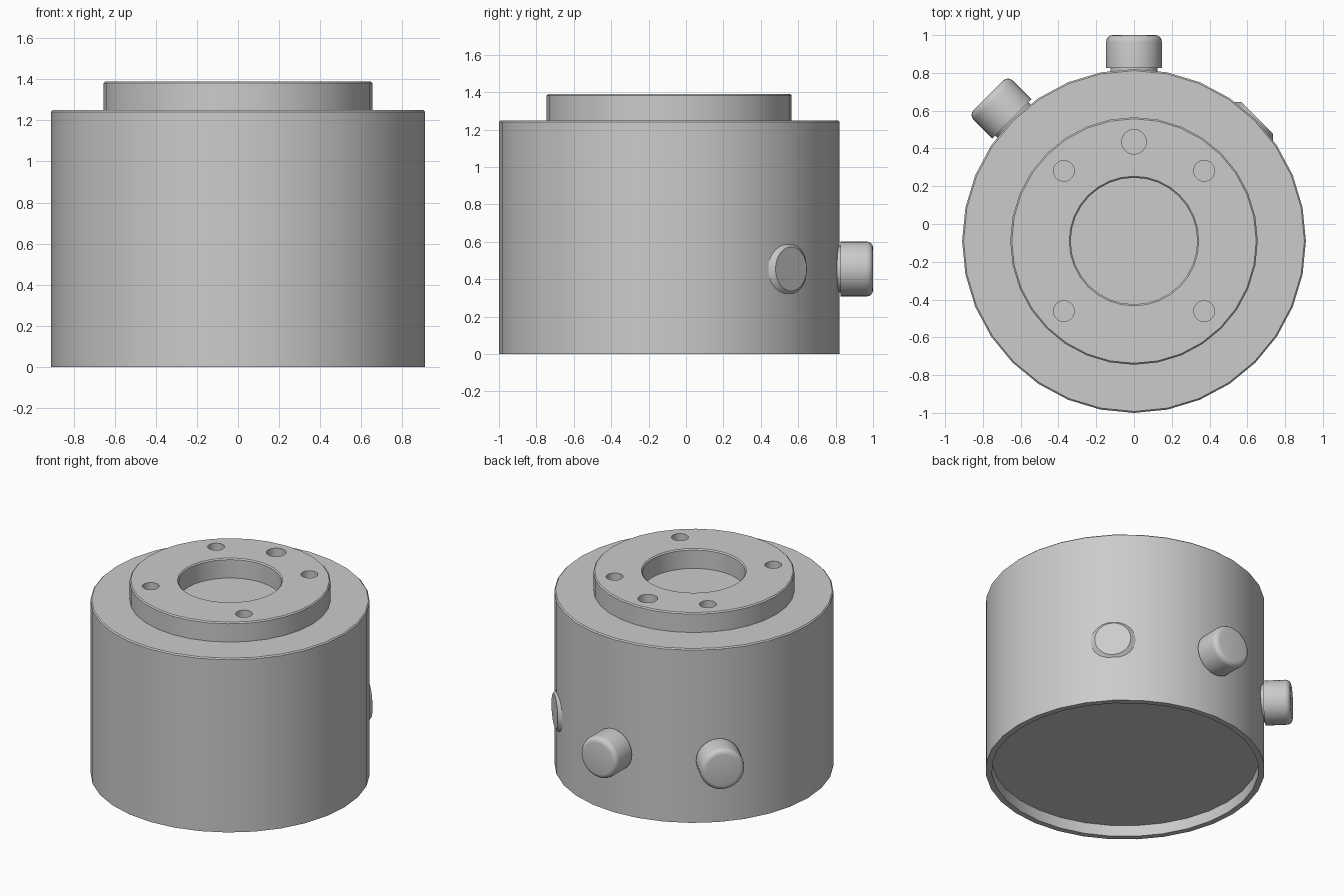
import bpy, bmesh, math
from mathutils import Matrix, Vector

old = bpy.data.objects.get("Cube")
if old:
    bpy.data.objects.remove(old)

AXIS_Y = -0.09      # centre line of the housing
KNOB_Z = 0.455      # height of the knobs
CENTRE = Matrix.Translation((0, AXIS_Y, 0))

grey = bpy.data.materials.new("plain_grey")
grey.use_nodes = True
grey.diffuse_color = (0.6, 0.6, 0.6, 1)
grey.node_tree.nodes["Principled BSDF"].inputs["Base Color"].default_value = (0.6, 0.6, 0.6, 1)


def lathe(bm, profile, segments, closed=False, matrix=Matrix()):
    """Revolve (radius, height) points about z; cap both ends unless closed."""
    rings = []
    for r, z in profile:
        ring = []
        for i in range(segments):
            a = 2 * math.pi * i / segments
            ring.append(bm.verts.new(matrix @ Vector((r * math.cos(a), r * math.sin(a), z))))
        rings.append(ring)
    pairs = list(zip(rings, rings[1:]))
    if closed:
        pairs.append((rings[-1], rings[0]))
    else:
        bm.faces.new(rings[0])
        bm.faces.new(rings[-1])
    for a, b in pairs:
        for i in range(segments):
            j = (i + 1) % segments
            bm.faces.new((a[i], a[j], b[j], b[i]))


def finish(bm, name):
    bmesh.ops.recalc_face_normals(bm, faces=bm.faces)
    mesh = bpy.data.meshes.new(name)
    bm.to_mesh(mesh)
    bm.free()
    mesh.materials.append(grey)
    obj = bpy.data.objects.new(name, mesh)
    bpy.context.collection.objects.link(obj)
    return obj


def activate(obj):
    bpy.ops.object.select_all(action="DESELECT")
    obj.select_set(True)
    bpy.context.view_layer.objects.active = obj


def smooth(obj):
    activate(obj)
    bpy.ops.object.shade_smooth_by_angle(angle=math.radians(32))


def turned_part(name, profile, segments=32, closed=False, matrix=CENTRE):
    bm = bmesh.new()
    lathe(bm, profile, segments, closed, matrix)
    return finish(bm, name)


# Housing with a shallow recess underneath and a fine top chamfer
housing = turned_part("housing", [(0.87, 0.08), (0.87, 0), (0.91, 0),
                                  (0.91, 1.242), (0.902, 1.25)])
smooth(housing)

# Raised mounting ring
ring = turned_part("mounting_ring", [(0.335, 1.25), (0.655, 1.25), (0.655, 1.382),
                                     (0.647, 1.39), (0.343, 1.39), (0.335, 1.382)],
                   closed=True)

# Screw holes on a pitch circle, with a wider one at the back
bm = bmesh.new()
for angle in (45, 90, 135, 225, 315):
    radius = 0.065 if angle == 90 else 0.055
    a = math.radians(angle)
    place = Matrix.Translation((0.525 * math.cos(a), AXIS_Y + 0.525 * math.sin(a), 0))
    lathe(bm, [(radius, 1.2), (radius, 1.45)], 24, matrix=place)
cutter = finish(bm, "screw_hole_cutter")
cutter.hide_render = True
cut = ring.modifiers.new("screw_holes", "BOOLEAN")
cut.operation = "DIFFERENCE"
cut.solver = "EXACT"
cut.object = cutter
activate(ring)
bpy.ops.object.modifier_apply(modifier=cut.name)
bpy.data.objects.remove(cutter)
smooth(ring)


def outward(angle):
    """Frame whose z axis points out of the housing at the given angle."""
    return (Matrix.Translation((0, AXIS_Y, KNOB_Z))
            @ Matrix.Rotation(math.radians(angle), 4, "Z")
            @ Matrix.Rotation(math.pi / 2, 4, "Y"))


# Rounded knobs on short necks
ROUND = 0.035
edge = [(0.147 - ROUND + ROUND * math.cos(t * math.pi / 8),
         1.09 - ROUND + ROUND * math.sin(t * math.pi / 8)) for t in range(5)]
for name, angle in (("back_knob", 90), ("back_right_knob", 135)):
    knob = turned_part(name, [(0.125, 0.86), (0.125, 0.915), (0.147, 0.915)] + edge,
                       matrix=outward(angle))
    smooth(knob)

# Nearly flush plug with a chamfered rim
plug = turned_part("back_left_plug", [(0.147, 0.84), (0.147, 0.895), (0.118, 0.922)],
                   matrix=outward(45))
smooth(plug)
